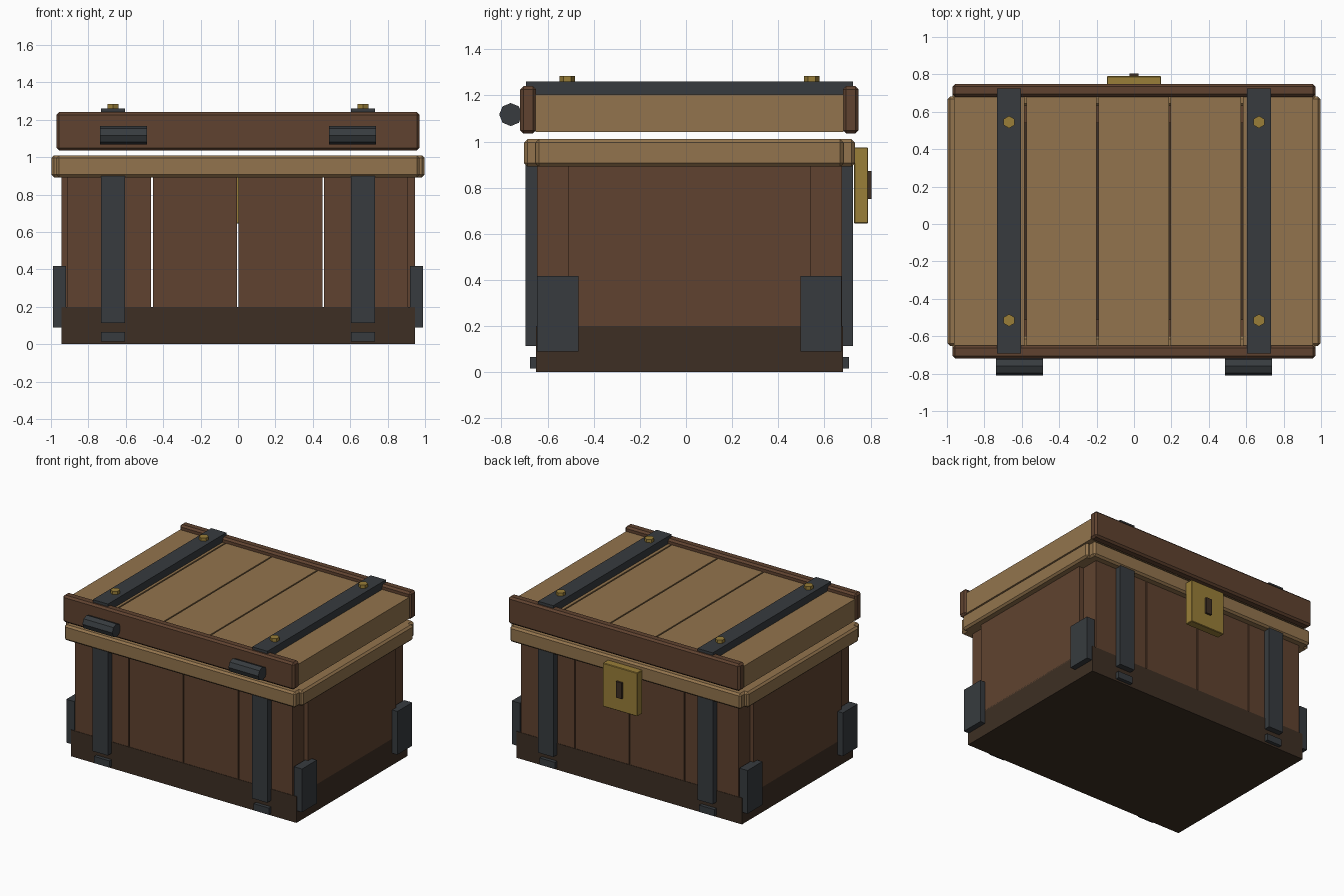
import bpy, bmesh, math
from mathutils import Matrix

if "Cube" in bpy.data.objects:
    bpy.data.objects.remove(bpy.data.objects["Cube"])

CY = 0.015  # chest centre in y (hinges stick out further than the lock)


def material(name, r, g, b):
    m = bpy.data.materials.new(name)
    m.diffuse_color = (r, g, b, 1)
    m.use_nodes = True
    m.node_tree.nodes["Principled BSDF"].inputs["Base Color"].default_value = m.diffuse_color
    return m


PALE = material("pale_wood", 0.29, 0.175, 0.075)
BROWN = material("brown_wood", 0.115, 0.055, 0.029)
DARK = material("dark_wood", 0.047, 0.028, 0.017)
IRON = material("iron", 0.038, 0.044, 0.049)
BRASS = material("brass", 0.32, 0.21, 0.04)


def finish(name, bm, mat):
    me = bpy.data.meshes.new(name)
    bm.to_mesh(me)
    bm.free()
    me.materials.append(mat)
    ob = bpy.data.objects.new(name, me)
    bpy.context.collection.objects.link(ob)
    return ob


def box(name, x, y, z, mat, bevel=0.0):
    """Box from (min, max) ranges, with an optional one-step chamfer."""
    bm = bmesh.new()
    size = [r[1] - r[0] for r in (x, y, z)]
    mid = [(r[0] + r[1]) / 2 for r in (x, y, z)]
    bmesh.ops.create_cube(bm, size=1, matrix=Matrix.Translation(mid) @ Matrix.Diagonal((*size, 1)))
    if bevel:
        bmesh.ops.bevel(bm, geom=bm.edges[:], offset=bevel, segments=1, affect='EDGES')
    return finish(name, bm, mat)


def cylinder(name, centre, radius, depth, sides, mat, rot=None):
    bm = bmesh.new()
    m = Matrix.Translation(centre) @ (rot or Matrix.Identity(4))
    bmesh.ops.create_cone(bm, cap_ends=True, segments=sides, radius1=radius,
                          radius2=radius, depth=depth, matrix=m)
    return finish(name, bm, mat)


def span(s, a, b):
    """Range a..b mirrored to side s of zero."""
    return tuple(sorted((s * a, s * b)))


def span_y(s, a, b):
    """Range a..b mirrored around the chest's y centre."""
    return tuple(CY + v for v in span(s, a, b))


# base
box("base", (-0.945, 0.945), (CY - 0.665, CY + 0.665), (0, 0.2), DARK)

for s, end in ((-1, "front"), (1, "back")):
    # wall planks with see-through gaps
    for i in range(4):
        x0 = -0.913 + i * 0.4575
        box(f"{end}_plank_{i + 1}", (x0, x0 + 0.449), span_y(s, 0.525, 0.662), (0.19, 0.93), BROWN)
    # rim rail and raised lid batten
    box(f"{end}_rim", (-0.97, 0.97), span_y(s, 0.615, 0.717), (0.892, 1.01), PALE, 0.014)
    box(f"{end}_lid_batten", (-0.97, 0.97), span_y(s, 0.665, 0.734), (1.035, 1.24), BROWN, 0.014)
    # iron wall straps and their feet
    for t, side in ((-1, "left"), (1, "right")):
        x = span(t, 0.605, 0.732)
        box(f"{end}_{side}_strap", x, span_y(s, 0.655, 0.71), (0.113, 0.91), IRON)
        box(f"{end}_{side}_strap_foot", x, span_y(s, 0.65, 0.692), (0.015, 0.066), IRON)
        # corner bracket on the chest end
        box(f"{end}_{side}_corner_bracket", span(t, 0.92, 0.988), span_y(s, 0.482, 0.66),
            (0.09, 0.418), IRON)
        # six-sided stud on the lid strap
        cylinder(f"{end}_{side}_stud", (t * 0.668, CY + s * 0.53, 1.27), 0.033, 0.03, 6, BRASS)

for t, side in ((-1, "left"), (1, "right")):
    # end wall, end rim, lid strap and eight-sided hinge barrel
    box(f"{side}_wall", span(t, 0.85, 0.945), (CY - 0.525, CY + 0.525), (0.19, 0.93), BROWN)
    box(f"{side}_rim", span(t, 0.89, 0.997), (CY - 0.667, CY + 0.667), (0.892, 1.01), PALE, 0.014)
    box(f"{side}_lid_strap", span(t, 0.605, 0.732), (CY - 0.708, CY + 0.71), (1.2, 1.26), IRON)
    cylinder(f"{side}_hinge", (t * 0.612, -0.76, 1.117), 0.05, 0.25, 8, IRON,
             Matrix.Rotation(math.pi / 2, 4, 'Y'))

# lid planks
for i in range(5):
    x0 = -0.962 + i * 0.386
    box(f"lid_plank_{i + 1}", (x0, x0 + 0.376), (CY - 0.667, CY + 0.667), (1.042, 1.204), PALE)

# lock plate and keyhole
box("lock_plate", (-0.145, 0.145), (0.728, 0.79), (0.645, 0.975), BRASS, 0.004)
box("keyhole", (-0.024, 0.024), (0.78, 0.805), (0.75, 0.872), DARK)
